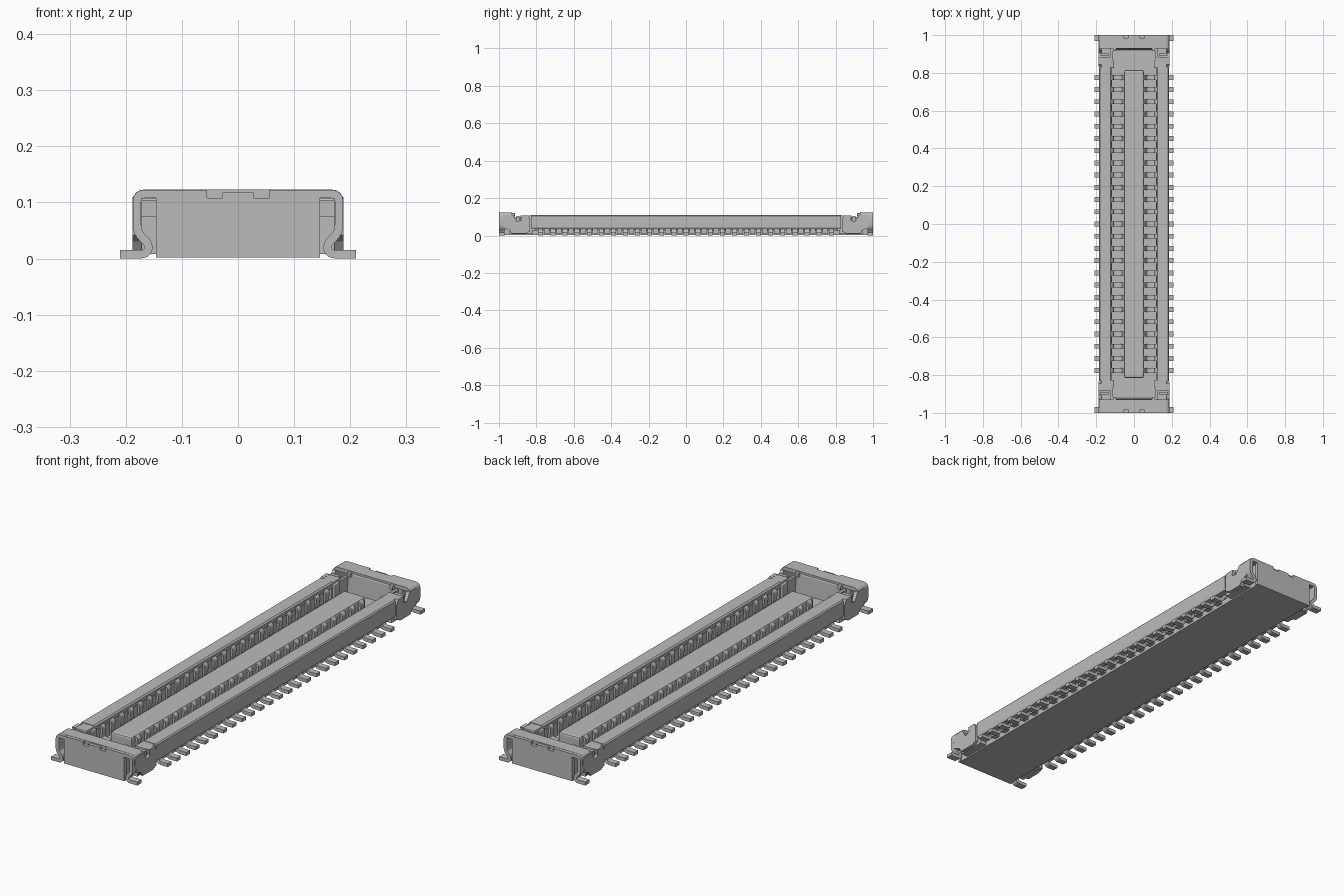
import bpy
from mathutils import Vector

cube = bpy.data.objects.get("Cube")
if cube:
    bpy.data.objects.remove(cube, do_unlink=True)

grey = bpy.data.materials.new("plain grey")
grey.use_nodes = True
tone = (0.5, 0.5, 0.5, 1)
grey.diffuse_color = tone
grey.node_tree.nodes["Principled BSDF"].inputs["Base Color"].default_value = tone

PITCH, PINS = 0.0647, 25
FIRST = -PITCH * (PINS - 1) / 2


def finish(name, verts, faces, mirror="", count=1, smooth=False):
    """Make an object, repeated along y and mirrored about the origin."""
    mesh = bpy.data.meshes.new(name)
    mesh.from_pydata(verts, [], faces)
    mesh.materials.append(grey)
    ob = bpy.data.objects.new(name, mesh)
    bpy.context.collection.objects.link(ob)
    bpy.context.view_layer.objects.active = ob
    ob.select_set(True)
    bpy.ops.object.mode_set(mode="EDIT")
    bpy.ops.mesh.select_all(action="SELECT")
    bpy.ops.mesh.normals_make_consistent(inside=False)
    bpy.ops.object.mode_set(mode="OBJECT")
    if smooth:
        bpy.ops.object.shade_smooth_by_angle(angle=0.6)
    ob.select_set(False)
    if count > 1:
        arr = ob.modifiers.new("repeat", "ARRAY")
        arr.count = count
        arr.use_relative_offset = False
        arr.use_constant_offset = True
        arr.constant_offset_displace = (0, PITCH, 0)
    if mirror:
        mod = ob.modifiers.new("mirror", "MIRROR")
        mod.use_axis = ("x" in mirror, "y" in mirror, False)
        mod.use_mirror_merge = False
    return ob


def prism(name, outline, axis, lo, hi, **kw):
    """Extrude a 2D outline along x, y or z."""
    def place(p, d):
        return {"x": (d, p[0], p[1]), "y": (p[0], d, p[1]), "z": (p[0], p[1], d)}[axis]
    n = len(outline)
    verts = [place(p, d) for d in (lo, hi) for p in outline]
    faces = [tuple(range(n)), tuple(range(n, 2 * n))]
    faces += [(i, (i + 1) % n, n + (i + 1) % n, n + i) for i in range(n)]
    return finish(name, verts, faces, **kw)


def box(name, x, y, z, bevel=0, **kw):
    ob = prism(name, [(x[0], z[0]), (x[1], z[0]), (x[1], z[1]), (x[0], z[1])],
               "y", y[0], y[1], **kw)
    if bevel:
        mod = ob.modifiers.new("bevel", "BEVEL")
        mod.width = bevel
        mod.segments = 2
    return ob


def fillet(points, steps=4):
    """Round the inner corners of a path."""
    pts = [Vector(p) for p in points]
    out = [pts[0]]
    for a, b, c in zip(pts, pts[1:], pts[2:]):
        s = b + (a - b).normalized() * min(0.014, (a - b).length * 0.48)
        e = b + (c - b).normalized() * min(0.014, (c - b).length * 0.48)
        out += [s.lerp(b, k / steps).lerp(b.lerp(e, k / steps), k / steps)
                for k in range(steps + 1)]
    return out + [pts[-1]]


def strip(name, path, thick, lo, hi, **kw):
    """Bent sheet metal: an xz path with thickness, extruded along y."""
    pts = fillet(path)
    left, right = [], []
    for i, p in enumerate(pts):
        d = (pts[min(i + 1, len(pts) - 1)] - pts[max(i - 1, 0)]).normalized()
        nrm = Vector((-d.y, d.x)) * thick / 2
        left.append(p + nrm)
        right.append(p - nrm)
    n = len(pts)
    ring = left + right
    verts = [(p.x, y, p.y) for y in (lo, hi) for p in ring]
    m = 2 * n
    faces = []
    for i in range(n - 1):
        quad = (i, i + 1, n + i + 1, n + i)
        faces += [quad, tuple(m + v for v in quad),
                  (i, i + 1, m + i + 1, m + i),
                  (n + i, n + i + 1, m + n + i + 1, m + n + i)]
    faces += [(0, n, m + n, m), (n - 1, m - 1, 2 * m - 1, m + n - 1)]
    return finish(name, verts, faces, smooth=True, **kw)


# Moulded housing: base, centre tongue and long side walls
box("base_floor", (-0.142, 0.142), (-0.985, 0.985), (0.002, 0.03))
box("centre_tongue", (-0.052, 0.052), (-0.815, 0.815), (0.028, 0.096), bevel=0.008)
prism("side_wall", [(0.13, 0.04), (0.182, 0.036), (0.185, 0.045), (0.185, 0.105),
                    (0.18, 0.11), (0.124, 0.11), (0.118, 0.104), (0.118, 0.085),
                    (0.13, 0.08)], "y", -0.83, 0.83, mirror="x")

# Ribs between neighbouring contacts, under and inside the walls
gap = FIRST + PITCH / 2
box("lower_rib", (0.13, 0.165), (gap - 0.014, gap + 0.014), (0.012, 0.042),
    count=PINS - 1, mirror="x")
box("inner_rib", (0.116, 0.132), (gap - 0.017, gap + 0.017), (0.028, 0.09),
    count=PINS - 1, mirror="x")

# Metal contacts: solder foot, wall spring and tongue spring
half = 0.013
strip("solder_foot", [(0.21, 0.008), (0.166, 0.008), (0.158, 0.03), (0.14, 0.034)],
      0.015, FIRST - half, FIRST + half, count=PINS, mirror="x")
strip("contact_spring", [(0.126, 0.095), (0.11, 0.086), (0.118, 0.036), (0.068, 0.034),
                         (0.054, 0.06), (0.062, 0.082), (0.05, 0.09)],
      0.01, FIRST - half, FIRST + half, count=PINS, mirror="x")

# End housing blocks and corner posts
box("end_block", (-0.142, 0.142), (-0.988, -0.94), (0.002, 0.107), mirror="y")
box("corner_post", (0.118, 0.174), (-0.885, -0.82), (0.008, 0.108), bevel=0.004, mirror="xy")
box("corner_lower_block", (0.115, 0.172), (-0.945, -0.88), (0.008, 0.075), mirror="xy")
box("corner_latch", (0.105, 0.15), (-0.865, -0.825), (0.03, 0.1), bevel=0.006, mirror="xy")
box("corner_inner_fin", (0.112, 0.124), (-0.94, -0.86), (0.03, 0.1), mirror="xy")
box("corner_tab", (0.135, 0.178), (-0.905, -0.89), (0.07, 0.104), mirror="xy")

# Metal end brackets: front plate with two small notches, roof and inner lip
half_plate = [(0.146, 0.002), (0.146, 0.11), (0.14, 0.122), (0.055, 0.122),
              (0.055, 0.108), (0.028, 0.108), (0.028, 0.118)]
plate = half_plate + [(-x, z) for x, z in reversed(half_plate)]
prism("end_plate", plate, "y", -1.0, -0.985, mirror="y")
roof = [(0.18, 0.075), (0.18, 0.115), (-0.18, 0.115), (-0.18, 0.075)]
strip("bracket_roof", roof, 0.016, -0.986, -0.93, mirror="y")
prism("inner_lip", [(-0.945, 0.118), (-0.935, 0.12), (-0.927, 0.11), (-0.921, 0.03),
                    (-0.935, 0.03)], "x", -0.112, 0.112, mirror="y")
box("lip_tab", (0.095, 0.112), (-0.935, -0.915), (0.1, 0.12), bevel=0.004, mirror="xy")

# Curled bracket legs with solder feet
strip("bracket_leg", [(0.21, 0.0075), (0.162, 0.0075), (0.158, 0.026), (0.18, 0.046),
                      (0.18, 0.115), (0.14, 0.115)], 0.015, -1.0, -0.97, mirror="xy")

# Side wings of the brackets, with a slanted notch
wing = [(-0.975, 0.042), (-0.975, 0.11), (-0.925, 0.11), (-0.905, 0.075),
        (-0.88, 0.082), (-0.885, 0.108), (-0.845, 0.108), (-0.835, 0.09),
        (-0.835, 0.022), (-0.86, 0.01), (-0.93, 0.01), (-0.945, 0.03)]
prism("bracket_wing", wing, "x", 0.172, 0.188, mirror="xy")
